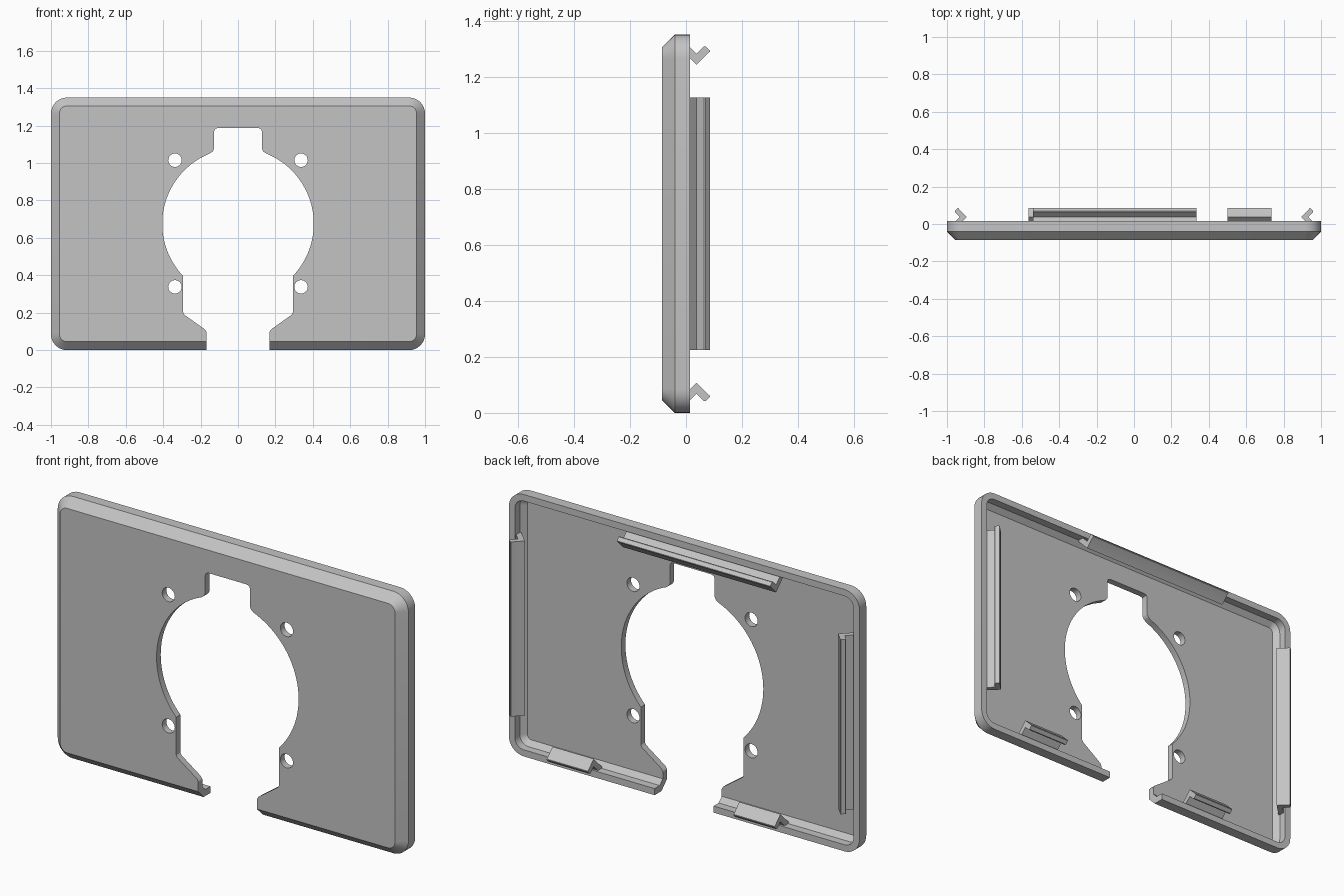
import bpy, bmesh, math
from mathutils import Vector

cube = bpy.data.objects.get("Cube")
if cube:
    bpy.data.objects.remove(cube, do_unlink=True)

W, H = 1.0, 1.35          # half width and full height
FRONT, BACK = -0.085, 0.015
BEVEL, WALL = 0.045, 0.034

grey = bpy.data.materials.new("light grey")
grey.use_nodes = True
colour = (0.55, 0.55, 0.55, 1)
grey.diffuse_color = colour
grey.node_tree.nodes["Principled BSDF"].inputs["Base Color"].default_value = colour


def finish(bm, name):
    bmesh.ops.recalc_face_normals(bm, faces=bm.faces)
    mesh = bpy.data.meshes.new(name)
    bm.to_mesh(mesh)
    bm.free()
    mesh.materials.append(grey)
    obj = bpy.data.objects.new(name, mesh)
    bpy.context.collection.objects.link(obj)
    return obj


def loft(bm, rings):
    """Skin a list of equal point rings and cap both ends."""
    loops = [[bm.verts.new(p) for p in ring] for ring in rings]
    for a, b in zip(loops, loops[1:]):
        for i in range(len(a)):
            j = (i + 1) % len(a)
            bm.faces.new((a[i], a[j], b[j], b[i]))
    bm.faces.new(loops[0])
    bm.faces.new(loops[-1])


def arc(cx, cz, r, start, end, steps):
    angles = [math.radians(start + (end - start) * i / steps) for i in range(steps + 1)]
    return [(cx + r * math.cos(a), cz + r * math.sin(a)) for a in angles]


def rounded_ring(inset, y, radius=0.085):
    r = radius - inset
    x, z = W - radius, H / 2 - radius
    pts = []
    for k, (sx, sz) in enumerate([(1, 1), (-1, 1), (-1, -1), (1, -1)]):
        pts += arc(sx * x, H / 2 + sz * z, r, 90 * k, 90 * k + 90, 8)
    return [(px, y, pz) for px, pz in pts]


def prism(bm, outline, y0=-0.2, y1=0.2):
    loft(bm, [[(x, y, z) for x, z in outline] for y in (y0, y1)])


# Hollow tray with a bevelled front and a raised rim at the back
bm = bmesh.new()
shift = WALL * math.tan(math.radians(22.5))
loft(bm, [
    rounded_ring(BEVEL, FRONT),
    rounded_ring(0, FRONT + BEVEL),
    rounded_ring(0, BACK),
    rounded_ring(WALL, BACK),
    rounded_ring(WALL, FRONT + BEVEL + shift),
    rounded_ring(BEVEL + shift, FRONT + WALL),
])
panel = finish(bm, "panel")

# Cutter: round opening with top notch and bottom slot, plus four screw holes
half = [(0.11, 1.187), (0.123, 1.182), (0.128, 1.169), (0.128, 1.075), (0.135, 1.062)]
half += arc(0, 0.675, 0.405, 68.3, -43.7, 36)
half += [(0.293, 0.2), (0.286, 0.188), (0.176, 0.11), (0.168, 0.097), (0.168, -0.1)]
bm = bmesh.new()
prism(bm, half + [(-x, z) for x, z in reversed(half)])
for x in (-0.337, 0.337):
    for z in (0.338, 1.015):
        prism(bm, arc(x, z, 0.036, 0, 345, 23))
cutter = finish(bm, "opening_cutter")
cutter.hide_render = True

cut = panel.modifiers.new("opening", "BOOLEAN")
cut.operation = "DIFFERENCE"
cut.solver = "EXACT"
cut.object = cutter
depsgraph = bpy.context.evaluated_depsgraph_get()
cut_mesh = bpy.data.meshes.new_from_object(panel.evaluated_get(depsgraph))
panel.modifiers.clear()
panel.data = cut_mesh
bpy.data.objects.remove(cutter, do_unlink=True)

# Snap clips: hooked profile as (distance inward from the edge, y)
HOOK = [(0.03, -0.0395), (0.107, 0.0375), (0.065, 0.0795), (0.0615, 0.085),
        (0.057, 0.085), (0.042, 0.07), (0.042, 0.0635), (0.068, 0.0375), (0.03, -0.0005)]


def clip(name, edge, inward, along, start, end):
    edge, inward, along = Vector(edge), Vector(inward), Vector(along)
    bm = bmesh.new()
    loft(bm, [[edge + inward * d + along * t + Vector((0, y, 0)) for d, y in HOOK]
              for t in (start, end)])
    return finish(bm, name)


X, Z = (1, 0, 0), (0, 0, 1)
parts = [
    panel,
    clip("top_clip", (0, 0, H), (0, 0, -1), X, -0.54, 0.335),
    clip("bottom_left_clip", (0, 0, 0), Z, X, 0.5, 0.735),
    clip("bottom_right_clip", (0, 0, 0), Z, X, -0.565, -0.33),
    clip("left_clip", (W, 0, 0), (-1, 0, 0), Z, 0.225, 1.125),
    clip("right_clip", (-W, 0, 0), X, Z, 0.225, 1.125),
]

# Smooth the round corners, keep the edges crisp
bpy.ops.object.select_all(action="DESELECT")
for obj in parts:
    obj.select_set(True)
bpy.context.view_layer.objects.active = panel
bpy.ops.object.shade_smooth_by_angle(angle=math.radians(25))
